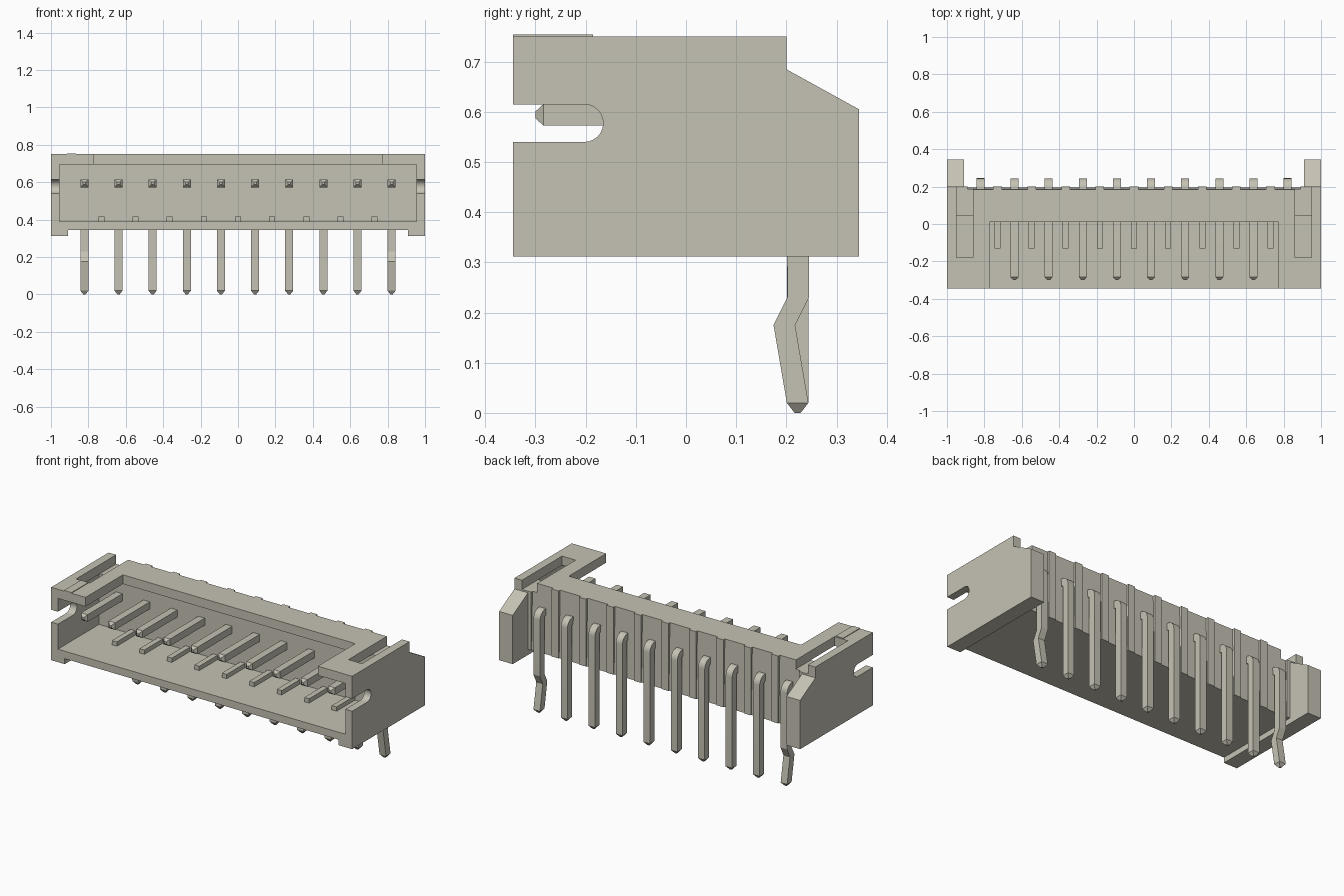
import bpy, bmesh, math

cube = bpy.data.objects.get("Cube")
if cube:
    bpy.data.objects.remove(cube, do_unlink=True)

mat = bpy.data.materials.new("warm grey")
mat.use_nodes = True
COLOUR = (0.56, 0.54, 0.455, 1)
mat.diffuse_color = COLOUR
mat.node_tree.nodes["Principled BSDF"].inputs["Base Color"].default_value = COLOUR

PITCH = 0.1825


def finish(name, bm):
    bmesh.ops.recalc_face_normals(bm, faces=bm.faces)
    me = bpy.data.meshes.new(name)
    bm.to_mesh(me)
    bm.free()
    me.materials.append(mat)
    ob = bpy.data.objects.new(name, me)
    bpy.context.collection.objects.link(ob)
    return ob


def prism(name, profile, x0, x1):
    """Extrude a (y, z) outline from x0 to x1."""
    bm = bmesh.new()
    face = bm.faces.new([bm.verts.new((x0, y, z)) for y, z in profile])
    ext = bmesh.ops.extrude_face_region(bm, geom=[face])["geom"]
    verts = [v for v in ext if isinstance(v, bmesh.types.BMVert)]
    bmesh.ops.translate(bm, verts=verts, vec=(x1 - x0, 0, 0))
    return finish(name, bm)


def box(name, x0, x1, y0, y1, z0, z1):
    return prism(name, [(y0, z0), (y1, z0), (y1, z1), (y0, z1)], x0, x1)


def cut(ob, cutter):
    cutter.hide_render = True
    mod = ob.modifiers.new("cut", "BOOLEAN")
    mod.operation, mod.solver, mod.object = "DIFFERENCE", "EXACT", cutter
    bpy.context.view_layer.update()
    dg = bpy.context.evaluated_depsgraph_get()
    me = bpy.data.meshes.new_from_object(ob.evaluated_get(dg))
    ob.modifiers.clear()
    ob.data = me
    bpy.data.objects.remove(cutter, do_unlink=True)


# Housing: full side outline, then hollowed
housing = prism("housing", [(-0.345, 0.312), (0.345, 0.312), (0.345, 0.605),
                            (0.2, 0.685), (0.2, 0.75), (-0.345, 0.75)], -1, 1)
# space between the rear wings, and between the feet
cut(housing, box("cutter", -0.91, 0.91, 0.2, 0.5, 0.2, 0.9))
cut(housing, box("cutter", -0.91, 0.91, -0.5, 0.5, 0.2, 0.345))
# slightly leaning rear wall panel
cut(housing, prism("cutter", [(0.184, 0.8), (0.195, 0.3), (0.5, 0.3), (0.5, 0.8)], -0.89, 0.89))
# plug cavity and the opening in the roof
cut(housing, box("cutter", -0.955, 0.955, -0.5, 0.045, 0.39, 0.695))
cut(housing, box("cutter", -0.772, 0.772, -0.5, 0.01, 0.6, 0.9))
# roof slots, shallow over the rear wall
for s in (-1, 1):
    a, b = sorted((s * 0.86, s * 0.95))
    cut(housing, box("cutter", a, b, -0.18, 0.04, 0.6, 0.9))
    cut(housing, box("cutter", a, b, 0.0, 0.5, 0.695, 0.9))
# round-ended slots in the side walls
arc = [(-0.2025 + 0.0375 * math.cos(t), 0.5775 + 0.0375 * math.sin(t))
       for t in (math.radians(-90 + 15 * i) for i in range(13))]
cut(housing, prism("cutter", [(-0.5, 0.54)] + arc + [(-0.5, 0.615)], -1.2, 1.2))

# Ribs on the rear wall and on the cavity floor, between the pins
for i in range(9):
    x = (i - 4) * PITCH
    box(f"rear_rib_{i + 1}", x - 0.023, x + 0.023, 0.17, 0.2, 0.345, 0.75)
    box(f"floor_rib_{i + 1}", x - 0.016, x + 0.016, -0.13, 0.05, 0.385, 0.416)

# Raised first-pin mark on the roof
box("pin_mark", -0.915, -0.865, -0.345, -0.185, 0.748, 0.754)


def pin(name, x, kinked):
    """Sweep a square section along a bent path: (y, z, normal y, normal z, half width)."""
    h = 0.0215
    path = [(-0.3, 0.594, 0, 1, 0.007), (-0.284, 0.594, 0, 1, h)]
    for i in range(9):
        a = math.radians(90 * i / 8)
        path.append((0.1925 + 0.03 * math.sin(a), 0.564 + 0.03 * math.cos(a),
                     math.sin(a), math.cos(a), h))
    if kinked:
        path += [(0.2235, 0.23, 1, 0, h), (0.196, 0.175, 1, 0, h)]
    path += [(0.2225, 0.02, 1, 0, h), (0.2225, 0, 1, 0, 0.006)]
    bm = bmesh.new()
    rings = [[bm.verts.new((x + sx * w, y + sn * w * ny, z + sn * w * nz))
              for sx, sn in ((-1, -1), (1, -1), (1, 1), (-1, 1))]
             for y, z, ny, nz, w in path]
    for r, q in zip(rings, rings[1:]):
        for k in range(4):
            bm.faces.new((r[k], r[(k + 1) % 4], q[(k + 1) % 4], q[k]))
    bm.faces.new(rings[0])
    bm.faces.new(rings[-1])
    return finish(name, bm)


# Ten bent pins, the outer two with a kinked leg
pins = [pin(f"pin_{i + 1}", (i - 4.5) * PITCH, i in (0, 9)) for i in range(10)]

# Smooth the rounded bends and slot ends
bpy.ops.object.select_all(action="DESELECT")
for ob in pins + [housing]:
    ob.select_set(True)
bpy.context.view_layer.objects.active = housing
bpy.ops.object.shade_smooth_by_angle(angle=math.radians(20))
